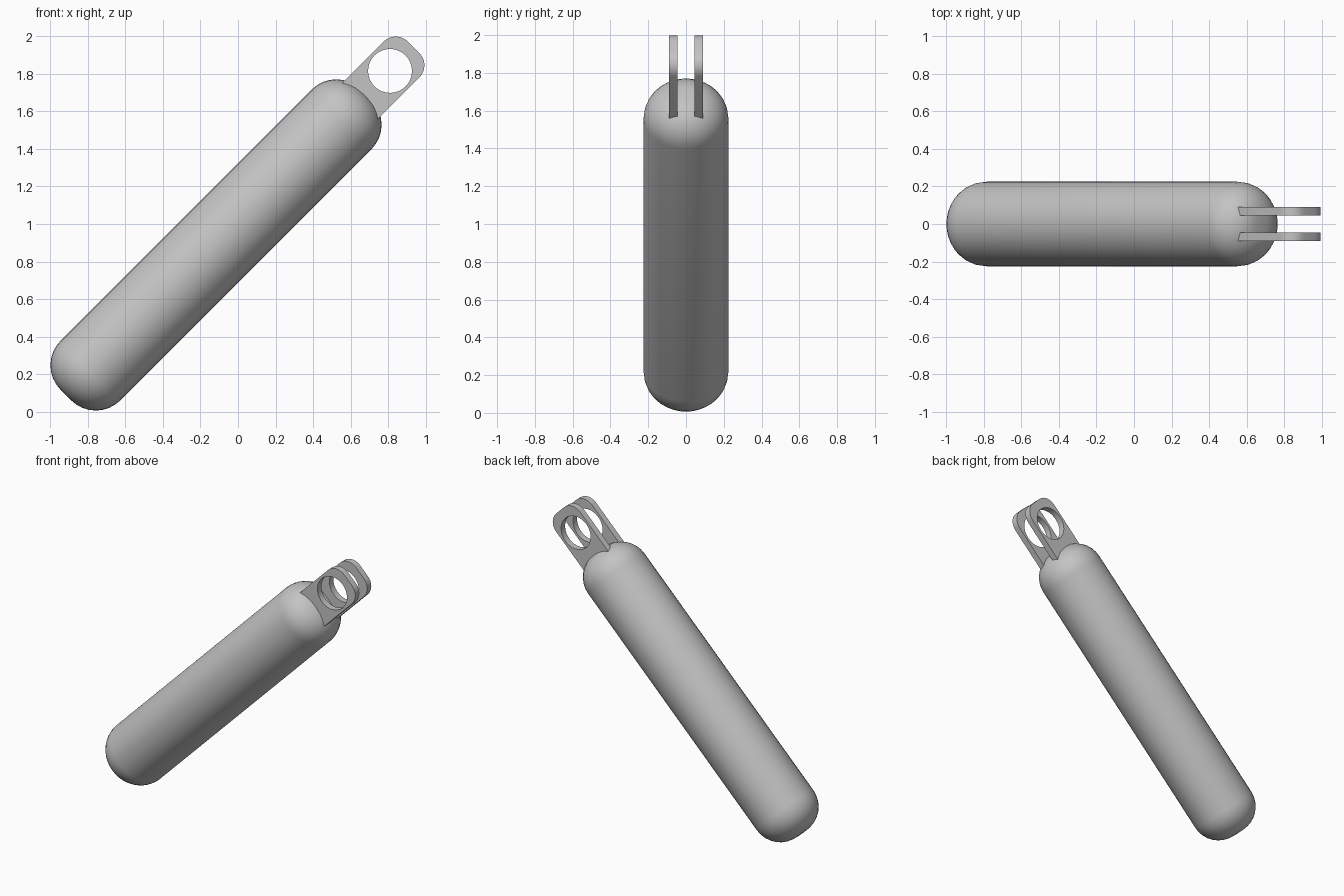
import bpy, bmesh
from math import sin, cos, pi, radians, sqrt
from mathutils import Matrix, Vector

cube = bpy.data.objects.get("Cube")
if cube:
    bpy.data.objects.remove(cube, do_unlink=True)

grey = bpy.data.materials.new("plain grey")
grey.use_nodes = True
grey.diffuse_color = (0.55, 0.55, 0.55, 1)
grey.node_tree.nodes["Principled BSDF"].inputs["Base Color"].default_value = grey.diffuse_color

# Leaning frame: "along" runs up the axis, "across" is square to it
along = Vector((1, 0, 1)).normalized()
across = Vector((-1, 0, 1)).normalized()
origin = across * 0.711


def frame(x, y, z, offset):
    m = Matrix((x, y, z)).transposed().to_4x4()
    m.translation = offset
    return m


def arc(cx, cy, r, start, end, steps):
    return [(cx + r * cos(start + (end - start) * i / steps),
             cy + r * sin(start + (end - start) * i / steps)) for i in range(steps + 1)]


def finish(obj):
    bpy.ops.object.select_all(action="DESELECT")
    obj.select_set(True)
    bpy.context.view_layer.objects.active = obj
    bpy.ops.object.shade_smooth_by_angle(angle=radians(35))


# Body: rounded rod turned from a half profile
radius, fillet, low, high = 0.225, 0.185, -0.40, 1.491
flat = radius - fillet
profile = [(0, low - fillet)] + arc(flat, low, fillet, -pi / 2, 0, 8)
profile += arc(flat, high, fillet, 0, pi / 2, 8) + [(0, high + fillet)]
bm = bmesh.new()
verts = [bm.verts.new((r, 0, h)) for r, h in profile]
edges = [bm.edges.new(pair) for pair in zip(verts, verts[1:])]
bmesh.ops.spin(bm, geom=verts + edges, cent=(0, 0, 0), axis=(0, 0, 1),
               angle=2 * pi, steps=32, use_duplicate=False)
bmesh.ops.remove_doubles(bm, verts=bm.verts, dist=0.0005)
bmesh.ops.recalc_face_normals(bm, faces=bm.faces)
bm.transform(frame(across, Vector((0, -1, 0)), along, origin))
mesh = bpy.data.meshes.new("rod_body")
bm.to_mesh(mesh)
bm.free()
mesh.materials.append(grey)
body = bpy.data.objects.new("rod_body", mesh)
bpy.context.collection.objects.link(body)
finish(body)

# Lugs: two parallel plates with rounded ends and a round hole
half, corner, base, tip = 0.135, 0.092, 1.5, 2.034
outline = [(-half, base), (half, base)]
outline += arc(half - corner, tip - corner, corner, 0, pi / 2, 8)
outline += arc(corner - half, tip - corner, corner, pi / 2, pi, 8)
hole = arc(0, 1.856, 0.117, 0, 2 * pi, 32)[:-1]


def make_lug(name, y):
    curve = bpy.data.curves.new(name, "CURVE")
    curve.dimensions = "2D"
    curve.fill_mode = "BOTH"
    curve.extrude = 0.0225
    for loop in (outline, hole):
        spline = curve.splines.new("POLY")
        spline.points.add(len(loop) - 1)
        for point, (u, v) in zip(spline.points, loop):
            point.co = (u, v, 0, 1)
        spline.use_cyclic_u = True
    curve.materials.append(grey)
    lug = bpy.data.objects.new(name, curve)
    bpy.context.collection.objects.link(lug)
    bpy.ops.object.select_all(action="DESELECT")
    lug.select_set(True)
    bpy.context.view_layer.objects.active = lug
    bpy.ops.object.convert(target="MESH")
    lug = bpy.context.view_layer.objects.active
    bm = bmesh.new()
    bm.from_mesh(lug.data)
    bmesh.ops.remove_doubles(bm, verts=bm.verts, dist=0.0005)
    bmesh.ops.recalc_face_normals(bm, faces=bm.faces)
    bm.transform(frame(across, along, Vector((0, 1, 0)), origin + Vector((0, y, 0))))
    bm.to_mesh(lug.data)
    bm.free()
    finish(lug)


make_lug("front_lug", -0.0675)
make_lug("back_lug", 0.0675)
